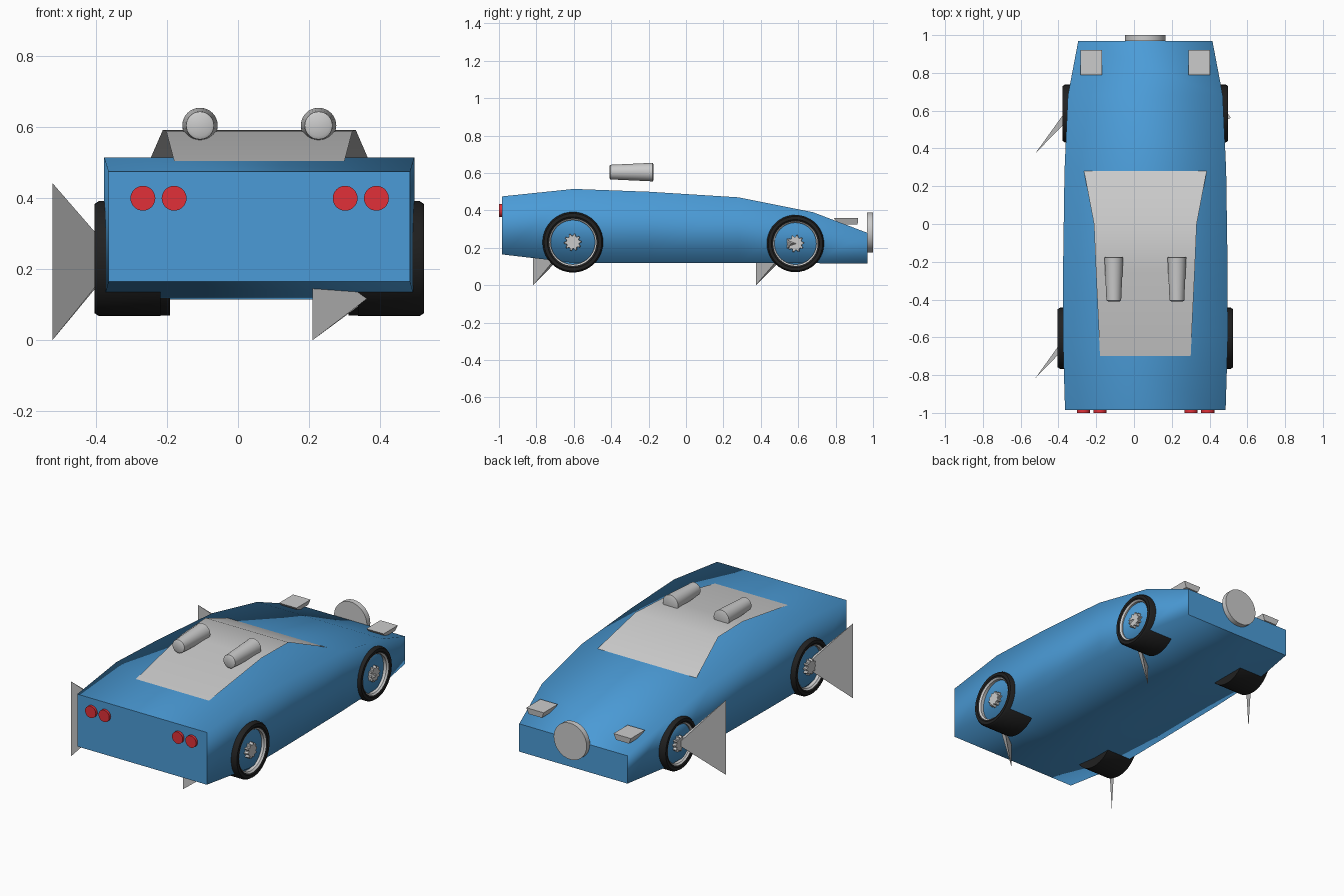
import bpy, bmesh, math
from mathutils import Matrix

if "Cube" in bpy.data.objects:
    bpy.data.objects.remove(bpy.data.objects["Cube"])

CX = 0.06  # car centreline


def mat(name, col):
    m = bpy.data.materials.new(name)
    m.diffuse_color = (*col, 1)
    m.use_nodes = True
    m.node_tree.nodes["Principled BSDF"].inputs["Base Color"].default_value = m.diffuse_color
    return m


BLUE = mat("blue_paint", (0.07, 0.33, 0.68))
BLACK = mat("rubber", (0.015, 0.015, 0.015))
RED = mat("red_lens", (0.75, 0.03, 0.04))


def make(name, verts, faces, material=None, smooth=True):
    me = bpy.data.meshes.new(name)
    me.from_pydata(verts, [], faces)
    bm = bmesh.new()
    bm.from_mesh(me)
    bmesh.ops.recalc_face_normals(bm, faces=bm.faces)
    bm.to_mesh(me)
    bm.free()
    ob = bpy.data.objects.new(name, me)
    bpy.context.collection.objects.link(ob)
    if material:
        me.materials.append(material)
    if smooth:
        bpy.ops.object.select_all(action='DESELECT')
        ob.select_set(True)
        bpy.context.view_layer.objects.active = ob
        bpy.ops.object.shade_smooth_by_angle(angle=math.radians(35))
    return ob


def lathe(name, profile, centre, axis, material=None, n=32, closed=False):
    """Spin (radius, offset) points round the x or y axis through centre."""
    verts, faces = [], []
    for r, d in profile:
        for i in range(n):
            a = 2 * math.pi * i / n
            u, v = r * math.cos(a), r * math.sin(a)
            p = (d, u, v) if axis == 'x' else (u, d, v)
            verts.append([c + q for c, q in zip(centre, p)])
    k = len(profile)
    for j in range(k if closed else k - 1):
        b, t = j * n, ((j + 1) % k) * n
        for i in range(n):
            i2 = (i + 1) % n
            faces.append((b + i, b + i2, t + i2, t + i))
    if not closed:
        faces += [tuple(range(n)), tuple(range((k - 1) * n, k * n))]
    return make(name, verts, faces, material)


# body: box sections (y, half width, bottom, top) lofted along y
sections = [(-0.985, 0.425, 0.165, 0.475), (-0.6, 0.437, 0.12, 0.515),
            (-0.2, 0.435, 0.12, 0.5), (0.28, 0.428, 0.12, 0.47),
            (0.68, 0.41, 0.118, 0.39), (0.97, 0.355, 0.115, 0.28)]
verts, faces = [], []
for y, w, b, t in sections:
    verts += [(CX - w, y, b), (CX + w, y, b), (CX + w, y, t), (CX - w, y, t)]
for s in range(len(sections) - 1):
    for i in range(4):
        j = (i + 1) % 4
        faces.append((s * 4 + i, s * 4 + j, s * 4 + 4 + j, s * 4 + 4 + i))
faces += [(0, 1, 2, 3), (20, 21, 22, 23)]
body = make("body", verts, faces, BLUE, smooth=False)
for f in body.data.polygons:
    f.use_smooth = abs(f.normal.y) < 0.9  # flat end caps, soft flanks

# canopy: an open sheet following (y, half width, z)
canopy = [(0.28, 0.325, 0.47), (0.0, 0.272, 0.592), (-0.24, 0.262, 0.588), (-0.7, 0.24, 0.505)]
verts = [(CX + s * w, y, z) for y, w, z in canopy for s in (-1, 1)]
make("canopy", verts, [(i * 2, i * 2 + 1, i * 2 + 3, i * 2 + 2) for i in range(3)])

# roof pods
for side in (-1, 1):
    lathe("roof_pod", [(0.03, -0.41), (0.039, -0.405), (0.049, -0.19), (0.05, -0.178), (0.044, -0.175)],
          (CX + side * 0.167, 0, 0.605), 'y')

# tail lamps and nose disc
for x in (-0.268, -0.18, 0.302, 0.39):
    lathe("round_lamp", [(0.035, -0.98), (0.035, -1.0)], (x, 0, 0.4), 'y', RED)
lathe("nose_disc", [(0.108, 0.968), (0.108, 1.0)], (CX, 0, 0.282), 'y')

# headlamps: flat blocks with a smaller underside
for side in (-1, 1):
    x = CX + side * 0.286
    verts = [(x + i * 0.057 * k, yc + j * 0.066 * k, z)
             for z, k, yc in ((0.325, 0.75, 0.868), (0.36, 1, 0.855))
             for i, j in ((-1, -1), (1, -1), (1, 1), (-1, 1))]
    make("headlamp", verts, [(0, 1, 2, 3), (4, 5, 6, 7)] +
         [(i, (i + 1) % 4, 4 + (i + 1) % 4, 4 + i) for i in range(4)], smooth=False)

# wheels (y, z, radius, outer distance from centreline)
for y, z, r, out in ((-0.605, 0.23, 0.162, 0.464), (0.585, 0.223, 0.153, 0.438)):
    for side in (-1, 1):
        c = (CX, y, z)

        def sx(pts):
            return [(a, side * d) for a, d in pts]
        lathe("tyre", sx([(r * 0.77, out - 0.06), (r * 0.77, out - 0.008), (r * 0.84, out),
                          (r * 0.95, out), (r, out - 0.012), (r, out - 0.186), (0.01, out - 0.186)]),
              c, 'x', BLACK, 40, closed=False)
        lathe("rim_ring", sx([(r * 0.73, out - 0.05), (r * 0.73, out - 0.012),
                              (r * 0.78, out - 0.004), (r * 0.78, out - 0.05)]), c, 'x', None, 40, True)
        lathe("wheel_disc", sx([(r * 0.76, out - 0.06), (r * 0.76, out - 0.033)]), c, 'x', BLUE, 40)
        # toothed hub
        n = 40
        ring = []
        for d, k in ((out - 0.04, 1), (out - 0.005, 0.92)):
            for i in range(n):
                a = 2 * math.pi * i / n
                q = (0.048 if i % 4 < 2 else 0.037) * k
                ring.append((CX + side * d, y + q * math.cos(a), z + q * math.sin(a)))
        make("hub", ring, [tuple(range(n)), tuple(range(n, 2 * n))] +
             [(i, (i + 1) % n, n + (i + 1) % n, n + i) for i in range(n)], smooth=False)
        # flared blade from the hub, same direction on both sides
        bx, by = (-0.523, y - 0.212) if side < 0 else (0.21, y - 0.212)
        ax = -0.35 if side < 0 else 0.50
        verts = [(bx, by, 0.0), (bx, by, 0.443),
                 (ax - 0.012, y + 0.012, z), (ax + 0.012, y - 0.022, z)]
        make("hub_blade", verts, [(0, 1, 2), (0, 1, 3), (0, 2, 3), (1, 2, 3)], smooth=False)
